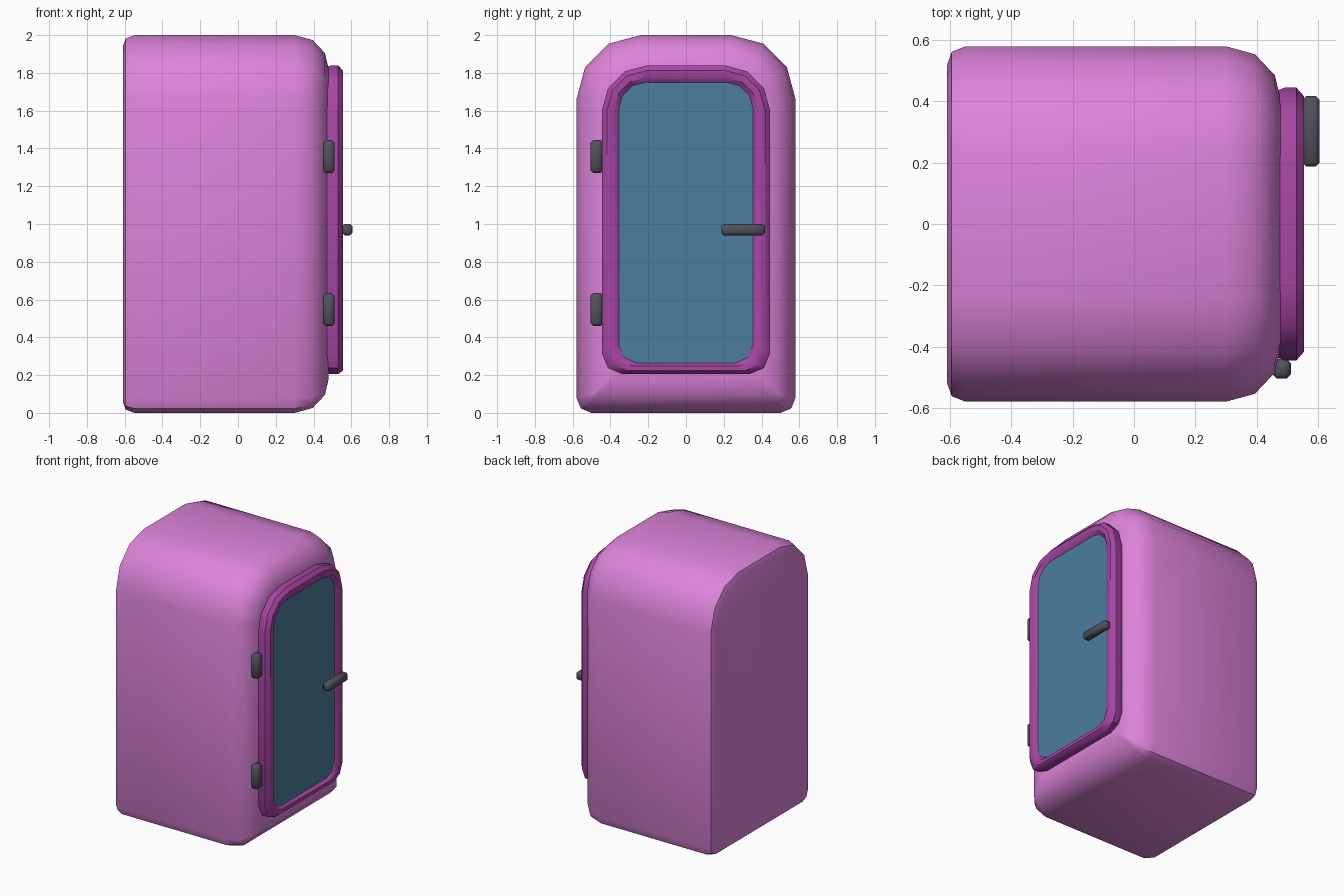
import bpy, bmesh, math

if "Cube" in bpy.data.objects:
    bpy.data.objects.remove(bpy.data.objects["Cube"])


def material(name, color):
    m = bpy.data.materials.new(name)
    m.diffuse_color = (*color, 1)
    m.use_nodes = True
    m.node_tree.nodes["Principled BSDF"].inputs["Base Color"].default_value = m.diffuse_color
    return m


PINK = material("pink_shell", (0.72, 0.23, 0.70))
MAGENTA = material("magenta_trim", (0.39, 0.06, 0.37))
GLASS = material("blue_glass", (0.07, 0.21, 0.34))
DARK = material("dark_metal", (0.08, 0.085, 0.105))


def arch(hw, z0, z1, rt, rb):
    """Rounded rectangle in y/z with separate top and bottom corner radii."""
    rt, rb = max(rt, 0.01), max(rb, 0.01)
    corners = [(hw - rb, z0 + rb, rb, -90, 2), (hw - rt, z1 - rt, rt, 0, 3),
               (rt - hw, z1 - rt, rt, 90, 3), (rb - hw, z0 + rb, rb, 180, 2)]
    pts = []
    for cy, cz, r, a0, n in corners:
        for i in range(n + 1):
            a = math.radians(a0 + 90 * i / n)
            pts.append((cy + r * math.cos(a), cz + r * math.sin(a)))
    return pts


def finish(obj, mat, angle=40):
    obj.data.materials.append(mat)
    bpy.ops.object.select_all(action='DESELECT')
    obj.select_set(True)
    bpy.context.view_layer.objects.active = obj
    bpy.ops.object.shade_smooth_by_angle(angle=math.radians(angle))
    return obj


def loft(name, rings, mat, closed=False):
    """Skin (x, outline) rings; cap the ends, or join last to first if closed."""
    bm = bmesh.new()
    loops = [[bm.verts.new((x, y, z)) for y, z in pts] for x, pts in rings]
    n = len(loops[0])
    pairs = list(zip(loops, loops[1:])) + ([(loops[-1], loops[0])] if closed else [])
    for a, b in pairs:
        for i in range(n):
            j = (i + 1) % n
            bm.faces.new((a[i], a[j], b[j], b[i]))
    if not closed:
        bm.faces.new(loops[0])
        bm.faces.new(loops[-1])
    bmesh.ops.recalc_face_normals(bm, faces=bm.faces)
    me = bpy.data.meshes.new(name)
    bm.to_mesh(me)
    bm.free()
    obj = bpy.data.objects.new(name, me)
    bpy.context.collection.objects.link(obj)
    return finish(obj, mat)


def block(name, lo, hi, bevel, mat):
    bm = bmesh.new()
    bmesh.ops.create_cube(bm, size=1)
    for v in bm.verts:
        v.co = [(l + h) / 2 + c * (h - l) for l, h, c in zip(lo, hi, v.co)]
    bmesh.ops.bevel(bm, geom=bm.edges[:], offset=bevel, segments=1, affect='EDGES')
    me = bpy.data.meshes.new(name)
    bm.to_mesh(me)
    bm.free()
    obj = bpy.data.objects.new(name, me)
    bpy.context.collection.objects.link(obj)
    return finish(obj, mat, 50)


# cabin shell: arched section, softly rounded toward the door side
shell = [(-0.61, 0.06), (-0.595, 0.018), (-0.55, 0), (0.30, 0),
         (0.395, 0.026), (0.46, 0.095), (0.48, 0.18)]
loft("cabin_shell", [(x, arch(0.58 - d, d, 2 - d, 0.34 - d, 0.08 - d))
                     for x, d in shell], PINK)


# door frame: closed ring with a bevelled section
def frame_ring(d):
    t = d / 0.09
    return arch(0.445 - d, 0.205 + 0.06 * t, 1.84 - d, 0.24 - 0.1 * t, 0.11 - 0.015 * t)


section = [(0.47, 0.008), (0.492, 0), (0.53, 0), (0.555, 0.028),
           (0.555, 0.065), (0.535, 0.09), (0.47, 0.09)]
loft("door_frame", [(x, frame_ring(d)) for x, d in section], MAGENTA, closed=True)

# door window
loft("door_window", [(x, frame_ring(0.088)) for x in (0.475, 0.535)], GLASS)

# handle and hinges
block("door_handle", (0.55, 0.187, 0.94), (0.606, 0.418, 1.0), 0.013, DARK)
for name, z in (("lower_hinge", 0.547), ("upper_hinge", 1.357)):
    block(name, (0.452, -0.505, z - 0.087), (0.512, -0.44, z + 0.087), 0.014, DARK)
